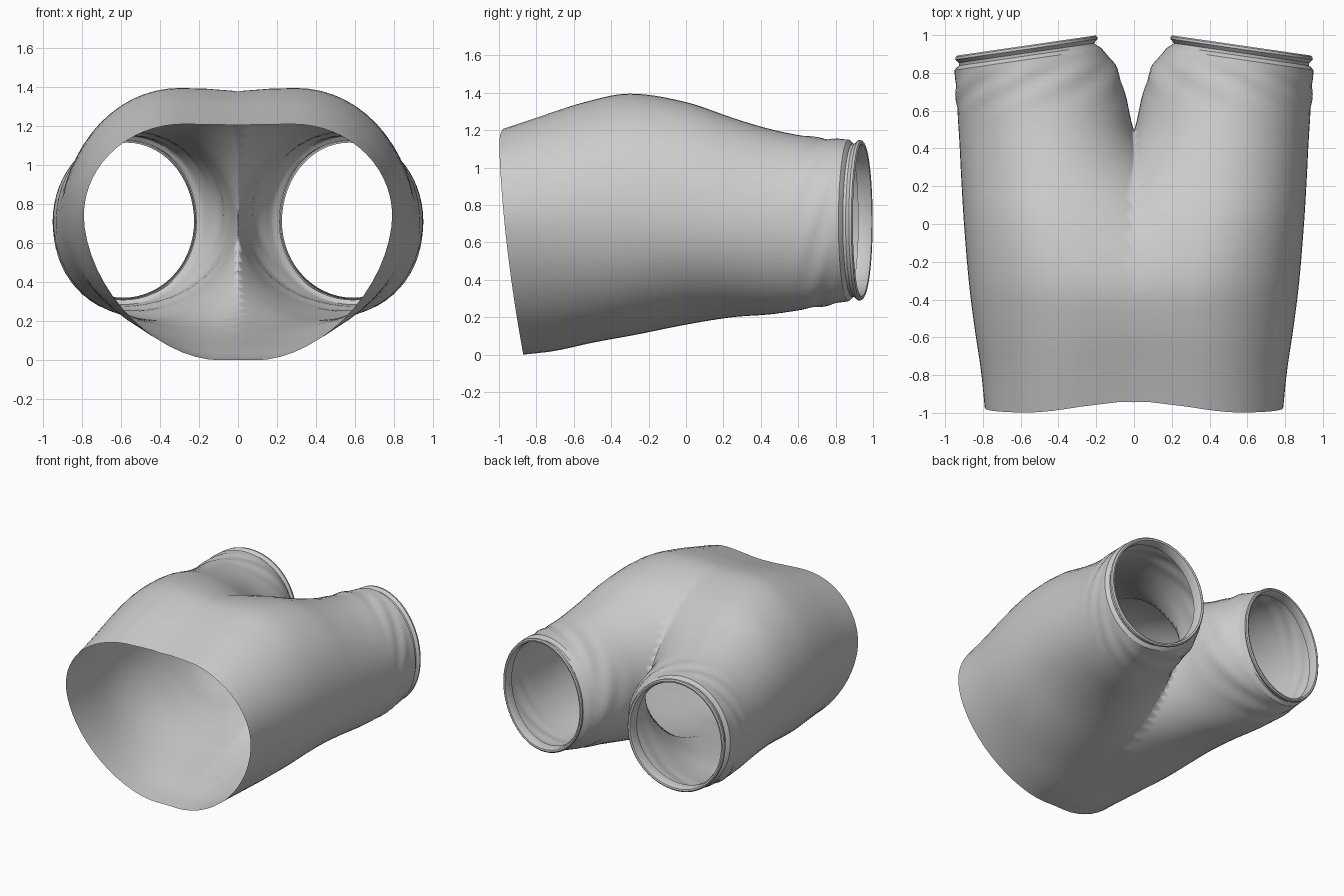
import bpy, bmesh, math

if "Cube" in bpy.data.objects:
    bpy.data.objects.remove(bpy.data.objects["Cube"])

# Key cross-sections of the right half:
# y, outer x, side z, top x, top z, bottom x, bottom z, inner x
KEYS = [
    (-1.00, 0.79, 0.74, 0.28, 1.21, 0.10, 0.00, -1.60),
    (-0.80, 0.81, 0.74, 0.28, 1.275, 0.12, 0.02, -1.55),
    (-0.55, 0.845, 0.75, 0.28, 1.35, 0.15, 0.06, -1.40),
    (-0.30, 0.875, 0.75, 0.30, 1.395, 0.18, 0.10, -1.00),
    (0.00, 0.90, 0.73, 0.37, 1.35, 0.25, 0.16, -0.50),
    (0.25, 0.915, 0.71, 0.42, 1.265, 0.38, 0.20, -0.17),
    (0.45, 0.925, 0.70, 0.47, 1.205, 0.48, 0.215, -0.015),
    (0.62, 0.935, 0.70, 0.52, 1.17, 0.56, 0.24, 0.04),
    (0.76, 0.945, 0.70, 0.55, 1.155, 0.59, 0.265, 0.09),
    (0.87, 0.95, 0.71, 0.57, 1.15, 0.59, 0.285, 0.17),
]
PER_QUARTER = 15
ROWS_PER_SPAN = 5


def catmull(a, b, c, d, t):
    m1 = (c[1] - a[1]) / (c[0] - a[0]) * (c[0] - b[0])
    m2 = (d[1] - b[1]) / (d[0] - b[0]) * (c[0] - b[0])
    return ((2*t**3 - 3*t*t + 1) * b[1] + (t**3 - 2*t*t + t) * m1
            + (3*t*t - 2*t**3) * c[1] + (t**3 - t*t) * m2)


def section(i, t):
    k = [KEYS[max(i - 1, 0)], KEYS[i], KEYS[i + 1], KEYS[min(i + 2, len(KEYS) - 1)]]
    row = [k[1][0] + (k[2][0] - k[1][0]) * t]
    for c in range(1, 8):
        row.append(catmull(*[(q[0], q[c]) for q in k], t))
    return row


def smooth(a, b, v):
    t = min(max((v - a) / (b - a), 0), 1)
    return t * t * (3 - 2 * t)


def ring(row, inset=0.0):
    y, xo, zo, xt, zt, xb, zb, xi = row
    xo, xi, zt, zb = xo - inset, xi + inset, zt - inset, zb + inset
    waist = 1 - smooth(-1, -0.3, y)
    hem = smooth(0.35, 0.87, y)
    pts = []
    for q in range(4):
        for s in range(PER_QUARTER):
            a = (q + s / PER_QUARTER) * math.pi / 2
            sn, cs = math.sin(a), math.cos(a)
            # each quarter is an ellipse arc with its own radii
            cx = xt if cs > 0 else xb
            rx = (xo - cx) if sn > 0 else (cx - xi)
            rz = (zt - zo) if cs > 0 else (zo - zb)
            if q == 1:
                p = 1 + 0.12 * waist
                sn, cs = abs(sn) ** p, -abs(cs) ** p
            x, z = cx + rx * sn, zo + rz * cs
            # sloped waist opening with a dip at the centre, tilted leg hems
            dy = waist * 0.13 * (max(0, 1.21 - z) / 1.21) ** 1.7
            if z > 0.6 and abs(x) < 0.6:
                dy += waist * 0.06 * (0.5 + 0.5 * math.cos(math.pi * x / 0.6))
            dy -= hem * 0.145 * (x - 0.57)
            # light cloth gathers close to the hem
            g = 0.006 * smooth(0.55, 0.75, y) * (1 - smooth(0.76, 0.86, y))
            w = g * math.sin(7 * a + 40 * y)
            pts.append((x + w * sn, y + dy, z + w * cs))
    return pts


rings = []
for i in range(len(KEYS) - 1):
    for s in range(ROWS_PER_SPAN):
        rings.append(ring(section(i, s / ROWS_PER_SPAN)))

# Leg hem: edge of cloth, groove, rolled cuff and inner turn-in
HEM = [(0.87, 0.0), (0.882, 0.012), (0.89, 0.024), (0.905, 0.022), (0.925, 0.003),
       (0.938, 0.005), (0.945, 0.014), (0.942, 0.026), (0.915, 0.035), (0.87, 0.034)]
end = list(KEYS[-1])
for n, (y, inset) in enumerate(HEM):
    end[0] = y
    if n > 2:
        end[7] = 0.19
    rings.append(ring(end, inset))

# Loft the right half and trim it at the centre seam
bm = bmesh.new()
loops = [[bm.verts.new(p) for p in r] for r in rings]
count = PER_QUARTER * 4
for a, b in zip(loops, loops[1:]):
    for j in range(count):
        k = (j + 1) % count
        bm.faces.new((a[j], b[j], b[k], a[k]))
bmesh.ops.bisect_plane(bm, geom=bm.verts[:] + bm.edges[:] + bm.faces[:], dist=1e-5,
                       plane_co=(0, 0, 0), plane_no=(1, 0, 0), clear_inner=True)
bmesh.ops.recalc_face_normals(bm, faces=bm.faces[:])
# make the outermost side face point outward
side = max(bm.faces, key=lambda f: f.calc_center_median().x)
if side.normal.x < 0:
    bmesh.ops.reverse_faces(bm, faces=bm.faces[:])

mesh = bpy.data.meshes.new("shorts")
bm.to_mesh(mesh)
bm.free()
shorts = bpy.data.objects.new("shorts", mesh)
bpy.context.collection.objects.link(shorts)

# Mirror to the left leg, welded along the seam
mirror = shorts.modifiers.new("left_half", 'MIRROR')
mirror.use_clip = True
mirror.merge_threshold = 0.001

bpy.context.view_layer.objects.active = shorts
shorts.select_set(True)
bpy.ops.object.shade_smooth_by_angle(angle=math.radians(30))
